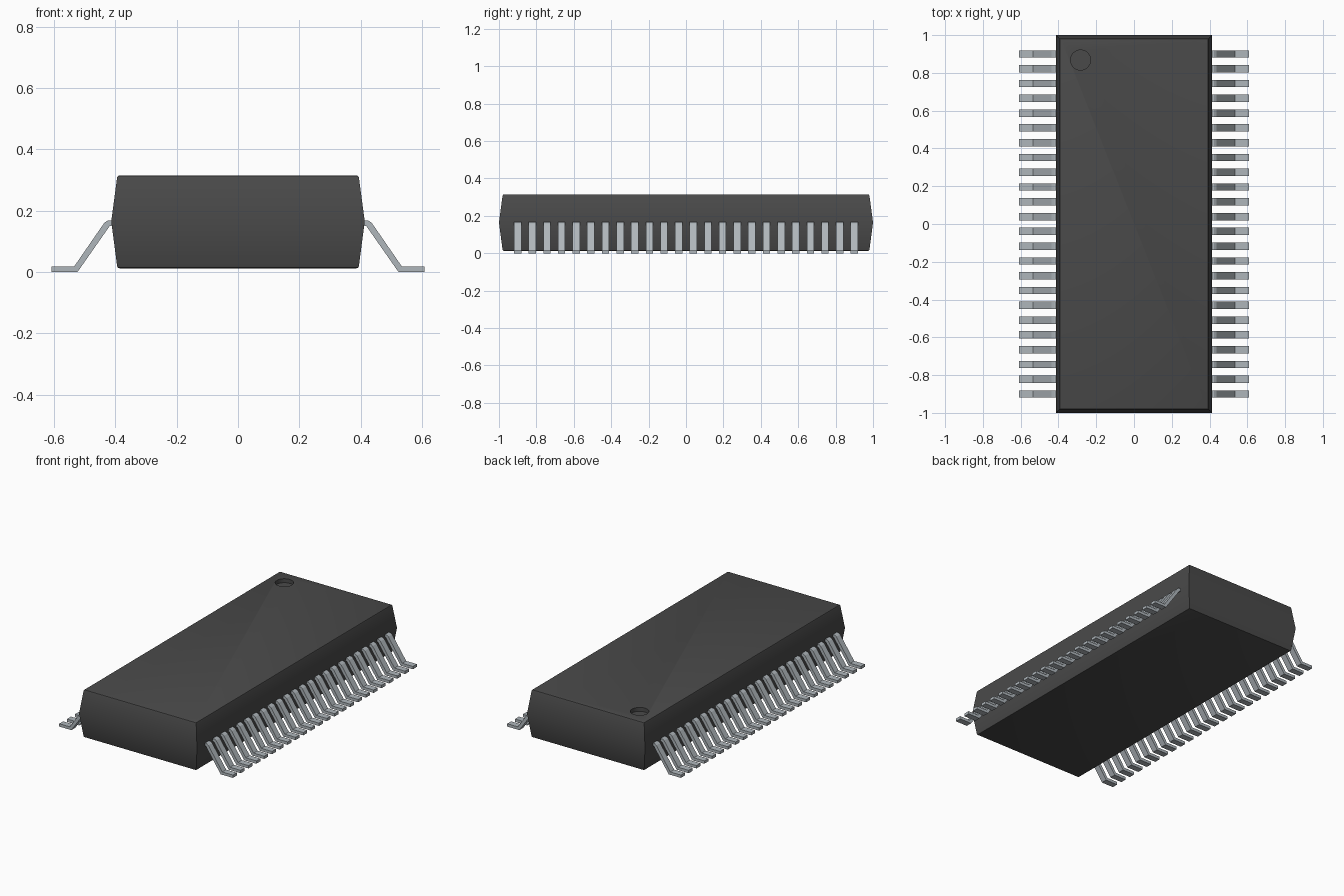
import bpy
import bmesh
import math

old = bpy.data.objects.get("Cube")
if old:
    bpy.data.objects.remove(old, do_unlink=True)


def material(name, color):
    m = bpy.data.materials.new(name)
    m.use_nodes = True
    m.diffuse_color = color
    bsdf = m.node_tree.nodes["Principled BSDF"]
    bsdf.inputs["Base Color"].default_value = color
    bsdf.inputs["Roughness"].default_value = 0.6
    return m


def make_object(name, bm, mat):
    bmesh.ops.recalc_face_normals(bm, faces=bm.faces)
    mesh = bpy.data.meshes.new(name)
    bm.to_mesh(mesh)
    bm.free()
    mesh.materials.append(mat)
    obj = bpy.data.objects.new(name, mesh)
    bpy.context.collection.objects.link(obj)
    return obj


def select_only(obj):
    bpy.ops.object.select_all(action='DESELECT')
    obj.select_set(True)
    bpy.context.view_layer.objects.active = obj


black = material("black plastic", (0.068, 0.068, 0.068, 1))
metal = material("tinned metal", (0.43, 0.47, 0.50, 1))

# Package body: three stacked rectangles, widest at the parting line
bm = bmesh.new()
rings = []
for hx, hy, z in ((0.393, 0.980, 0.012), (0.413, 1.0, 0.165), (0.393, 0.980, 0.315)):
    rings.append([bm.verts.new((sx * hx, sy * hy, z))
                  for sx, sy in ((-1, -1), (1, -1), (1, 1), (-1, 1))])
bm.faces.new(rings[0])
bm.faces.new(rings[2])
for low, high in zip(rings, rings[1:]):
    for i in range(4):
        j = (i + 1) % 4
        bm.faces.new((low[i], low[j], high[j], high[i]))
rims = [e for e in bm.edges
        if abs(e.verts[0].co.z - e.verts[1].co.z) < 0.001
        and abs(e.verts[0].co.z - 0.165) > 0.05]
bmesh.ops.bevel(bm, geom=rims, offset=0.007, segments=2, profile=0.5, affect='EDGES')
body = make_object("package_body", bm, black)

# Round pin-one dimple sunk into the top
bm = bmesh.new()
bmesh.ops.create_cone(bm, cap_ends=True, segments=48, radius1=0.053, radius2=0.053, depth=0.1)
bmesh.ops.translate(bm, verts=bm.verts, vec=(-0.283, 0.868, 0.315 - 0.025 + 0.05))
cutter = make_object("dimple_cutter", bm, black)
cutter.hide_render = True
cut = body.modifiers.new("dimple", 'BOOLEAN')
cut.operation = 'DIFFERENCE'
cut.solver = 'EXACT'
cut.object = cutter
select_only(body)
bpy.ops.object.modifier_apply(modifier=cut.name)
bpy.data.objects.remove(cutter, do_unlink=True)
bpy.ops.object.shade_smooth_by_angle(angle=math.radians(25))

# Gull-wing leads: one side profile (x, z) extruded along y
profile = [(0.39, 0.150), (0.418, 0.150), (0.523, 0.0), (0.608, 0.0),
           (0.608, 0.018), (0.534, 0.018), (0.436, 0.160), (0.424, 0.168), (0.39, 0.168)]
COUNT, SPAN, HALF = 24, 1.8, 0.0195
for name, side in (("left_leads", 1), ("right_leads", -1)):
    bm = bmesh.new()
    for k in range(COUNT):
        y = -SPAN / 2 + k * SPAN / (COUNT - 1)
        face = bm.faces.new([bm.verts.new((side * x, y - HALF, z)) for x, z in profile])
        grown = bmesh.ops.extrude_face_region(bm, geom=[face], use_keep_orig=True)
        moved = [v for v in grown["geom"] if isinstance(v, bmesh.types.BMVert)]
        bmesh.ops.translate(bm, verts=moved, vec=(0, 2 * HALF, 0))
    make_object(name, bm, metal)
